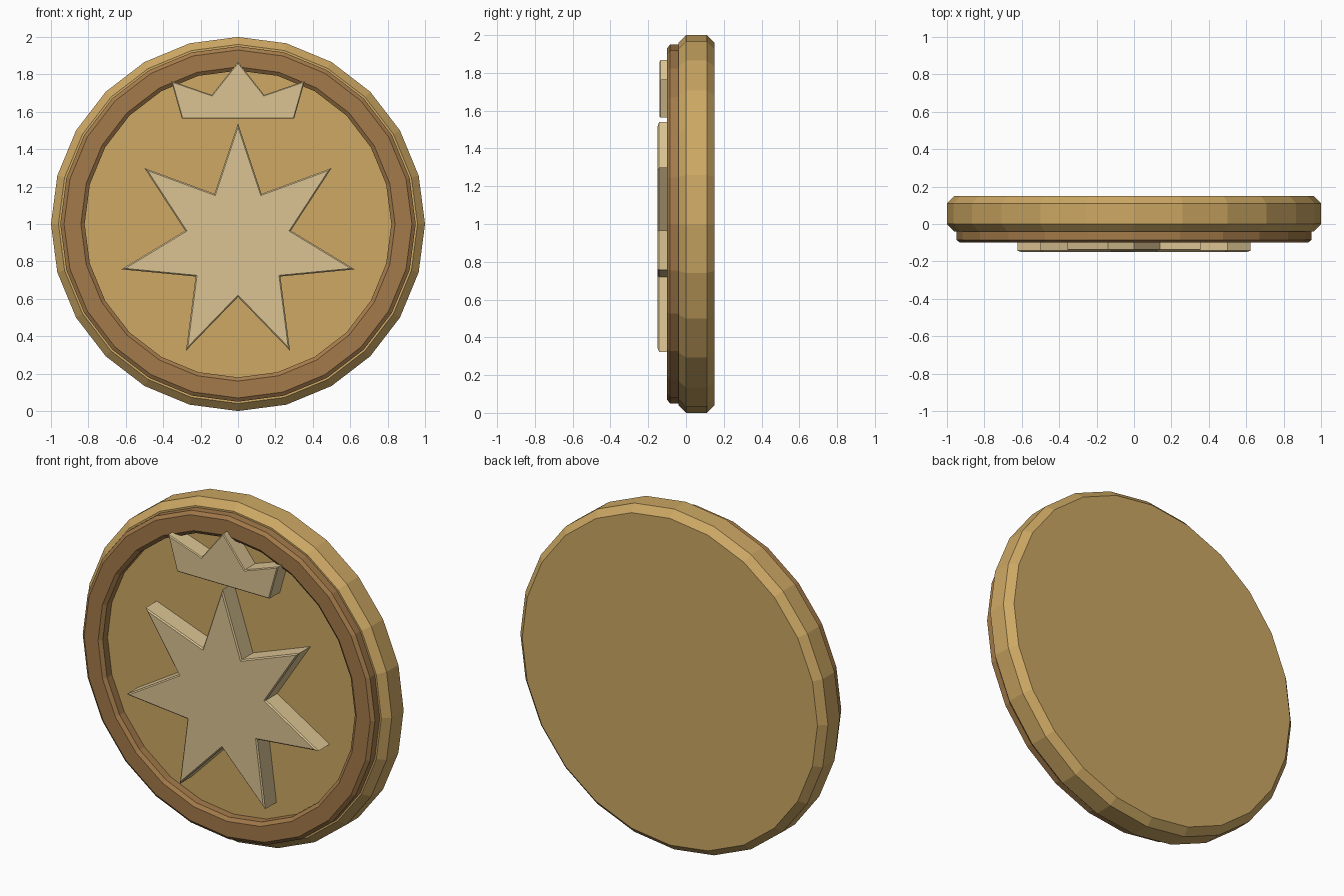
import bpy, bmesh, math

if "Cube" in bpy.data.objects:
    bpy.data.objects.remove(bpy.data.objects["Cube"])

SIDES = 24
CZ = 1.0  # height of the medal centre


def material(name, rgb):
    m = bpy.data.materials.new(name)
    m.diffuse_color = (*rgb, 1)
    m.use_nodes = True
    m.node_tree.nodes["Principled BSDF"].inputs["Base Color"].default_value = m.diffuse_color
    return m


gold = material("gold", (0.61, 0.392, 0.127))
bronze = material("bronze", (0.371, 0.198, 0.069))
pale = material("pale gold", (0.708, 0.552, 0.292))


def finish(bm, name, mat):
    bmesh.ops.remove_doubles(bm, verts=bm.verts, dist=1e-5)
    bmesh.ops.recalc_face_normals(bm, faces=bm.faces)
    me = bpy.data.meshes.new(name)
    bm.to_mesh(me)
    bm.free()
    me.materials.append(mat)
    ob = bpy.data.objects.new(name, me)
    bpy.context.collection.objects.link(ob)
    return ob


def lathe(name, profile, mat, closed):
    """Spin (radius, y) points round the medal axis; cap the ends if open."""
    bm = bmesh.new()
    rings = []
    for r, y in profile:
        rings.append([bm.verts.new((r * math.sin(a), y, CZ + r * math.cos(a)))
                      for a in (2 * math.pi * i / SIDES for i in range(SIDES))])
    pairs = list(zip(rings, rings[1:]))
    if closed:
        pairs.append((rings[-1], rings[0]))
    else:
        bm.faces.new(rings[0])
        bm.faces.new(rings[-1])
    for a, b in pairs:
        for i in range(SIDES):
            j = (i + 1) % SIDES
            bm.faces.new((a[i], a[j], b[j], b[i]))
    return finish(bm, name, mat)


def inset(pts, d):
    """Offset a clockwise outline inward by d with mitred corners."""
    out = []
    n = len(pts)
    for i in range(n):
        (ax, az), (bx, bz), (cx, cz) = pts[i - 1], pts[i], pts[(i + 1) % n]
        l1, l2 = math.hypot(bx - ax, bz - az), math.hypot(cx - bx, cz - bz)
        n1 = ((bz - az) / l1, -(bx - ax) / l1)
        n2 = ((cz - bz) / l2, -(cx - bx) / l2)
        k = d / (1 + n1[0] * n2[0] + n1[1] * n2[1])
        out.append((bx + (n1[0] + n2[0]) * k, bz + (n1[1] + n2[1]) * k))
    return out


def plate(name, pts, front, back, chamfer, mat):
    """Raised plate with a chamfered front edge."""
    bm = bmesh.new()
    layers = [(pts, back), (pts, front + chamfer), (inset(pts, chamfer), front)]
    loops = [[bm.verts.new((x, y, z)) for x, z in p] for p, y in layers]
    n = len(pts)
    for a, b in zip(loops, loops[1:]):
        for i in range(n):
            j = (i + 1) % n
            bm.faces.new((a[i], a[j], b[j], b[i]))
    bm.faces.new(loops[0])
    bm.faces.new(loops[-1])
    return finish(bm, name, mat)


# Chamfered disc
lathe("medal_disc", [(0.96, -0.04), (1, 0), (1, 0.11), (0.96, 0.15)], gold, False)

# Raised rim ring
lathe("rim_ring", [(0.95, -0.035), (0.95, -0.085), (0.93, -0.10),
                   (0.84, -0.10), (0.82, -0.085), (0.82, -0.035)], bronze, True)

# Seven-pointed star
star = []
for i in range(14):
    r, a = (0.29 if i % 2 else 0.64), math.pi * i / 7
    star.append((r * math.sin(a), 0.90 + r * math.cos(a)))
plate("star", star, -0.15, -0.035, 0.007, pale)

# Three-pointed crown
half = [(0, 1.867), (0.14, 1.69), (0.357, 1.765), (0.30, 1.563)]
crown = half + [(-x, z) for x, z in reversed(half[1:])]
plate("crown", crown, -0.14, -0.035, 0.005, pale)
